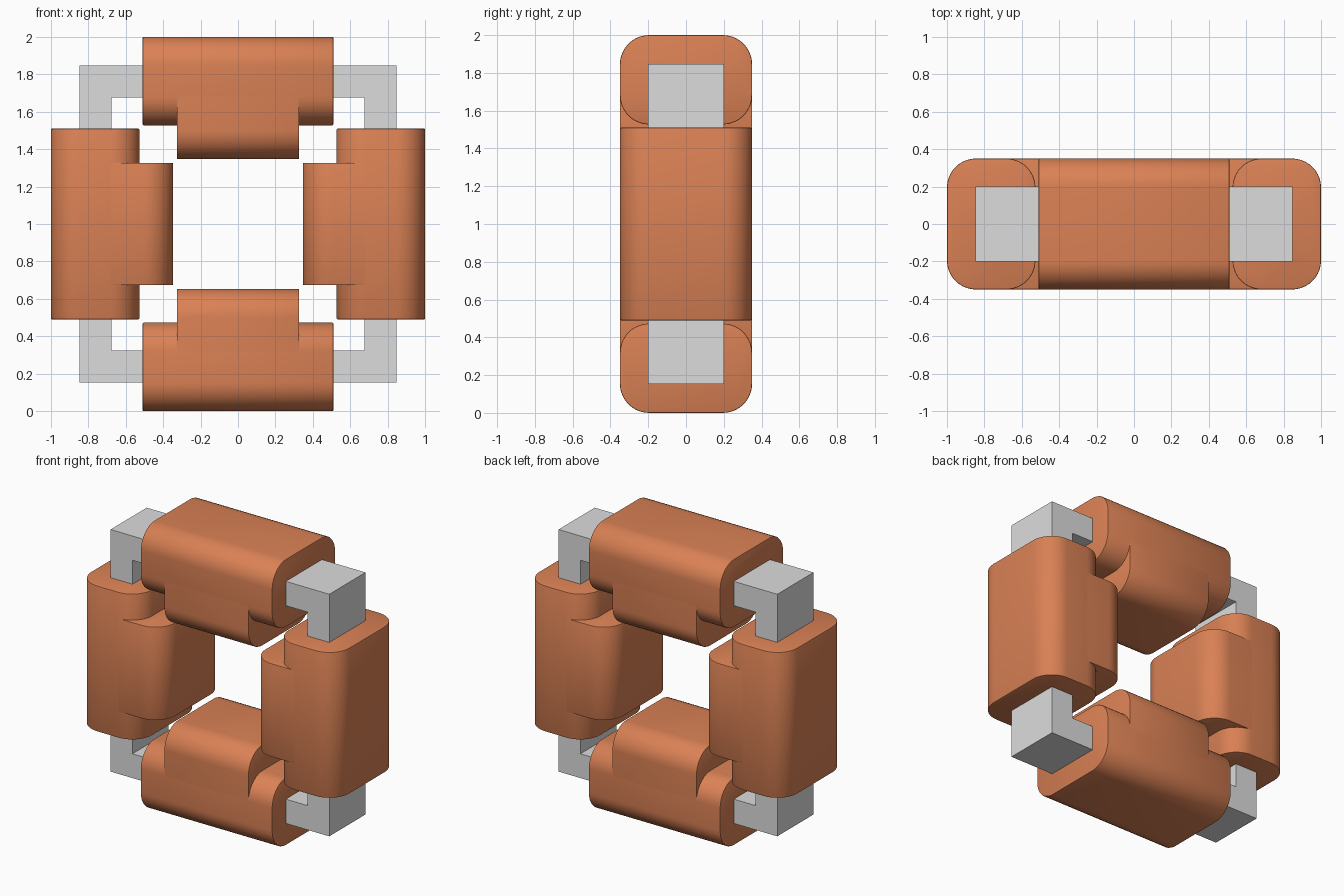
import bpy, bmesh, math
from mathutils import Matrix, Vector

cube = bpy.data.objects.get("Cube")
if cube:
    bpy.data.objects.remove(cube, do_unlink=True)


def material(name, rgb):
    m = bpy.data.materials.new(name)
    m.use_nodes = True
    m.diffuse_color = (*rgb, 1)
    bsdf = next(n for n in m.node_tree.nodes if n.type == "BSDF_PRINCIPLED")
    bsdf.inputs["Base Color"].default_value = (*rgb, 1)
    return m


copper = material("copper_orange", (0.70, 0.22, 0.09))
grey = material("core_grey", (0.72, 0.72, 0.72))

MID = 1.0        # height of the ring centre
HALF_Y = 0.35    # half depth of the coils
RADIUS = 0.155   # corner rounding of the coils


def add_object(name, bm, mat):
    bmesh.ops.recalc_face_normals(bm, faces=bm.faces)
    mesh = bpy.data.meshes.new(name)
    bm.to_mesh(mesh)
    bm.free()
    mesh.materials.append(mat)
    obj = bpy.data.objects.new(name, mesh)
    bpy.context.collection.objects.link(obj)
    bpy.ops.object.select_all(action="DESELECT")
    obj.select_set(True)
    bpy.context.view_layer.objects.active = obj
    return obj


def smooth():
    bpy.ops.object.shade_smooth_by_angle(angle=math.radians(40))


def arc(cy, cz, start, steps=10):
    """Quarter circle in the y-z plane."""
    angles = [start + math.pi / 2 * i / steps for i in range(steps + 1)]
    return [(cy + RADIUS * math.cos(a), cz + RADIUS * math.sin(a)) for a in angles]


def sleeve_profile(low, high, round_top):
    y, pi = HALF_Y - RADIUS, math.pi
    if round_top:
        pts = arc(y, high - RADIUS, 0) + arc(-y, high - RADIUS, pi / 2)
    else:
        pts = [(HALF_Y, high), (-HALF_Y, high)]
    return pts + arc(-y, low + RADIUS, pi) + arc(y, low + RADIUS, 1.5 * pi)


def sleeve(name, profile, half_length, turn):
    """Extrude a profile along x, soften its ends, then turn it round the ring."""
    bm = bmesh.new()
    first = bm.faces.new([bm.verts.new((-half_length, y, z)) for y, z in profile])
    ext = bmesh.ops.extrude_face_region(bm, geom=[first], use_keep_orig=True)
    bmesh.ops.translate(bm, vec=Vector((2 * half_length, 0, 0)),
                        verts=[g for g in ext["geom"] if isinstance(g, bmesh.types.BMVert)])
    rims = [e for e in bm.edges if abs(e.verts[0].co.x - e.verts[1].co.x) < 0.001]
    bmesh.ops.bevel(bm, geom=rims, offset=0.006, segments=2, profile=0.5, affect="EDGES")
    bm.transform(Matrix.Translation((0, 0, MID)) @ Matrix.Rotation(turn, 4, "Y"))
    add_object(name, bm, copper)
    smooth()


# Four coils: a long outer winding and a shorter inner layer
outer = sleeve_profile(0.527, 1.0, True)
inner = sleeve_profile(0.347, 0.527 + RADIUS, False)
for i, side in enumerate(("top", "left", "bottom", "right")):
    sleeve(side + "_coil_outer", outer, 0.51, i * math.pi / 2)
    sleeve(side + "_coil_inner", inner, 0.327, i * math.pi / 2)

# Square ring core
bm = bmesh.new()
corners = [(-1, -1), (1, -1), (1, 1), (-1, 1)]
loops = [[bm.verts.new((sx * r, y, MID + sz * r)) for sx, sz in corners]
         for r, y in ((0.847, -0.2), (0.847, 0.2), (0.677, 0.2), (0.677, -0.2))]
for k in range(4):
    a, b = loops[k], loops[(k + 1) % 4]
    for j in range(4):
        n = (j + 1) % 4
        bm.faces.new((a[j], a[n], b[n], b[j]))
hard = [e for e in bm.edges if e.calc_face_angle(0) > 1]
bmesh.ops.bevel(bm, geom=hard, offset=0.028, segments=4, profile=0.5, affect="EDGES")
add_object("ring_core", bm, grey)
smooth()
